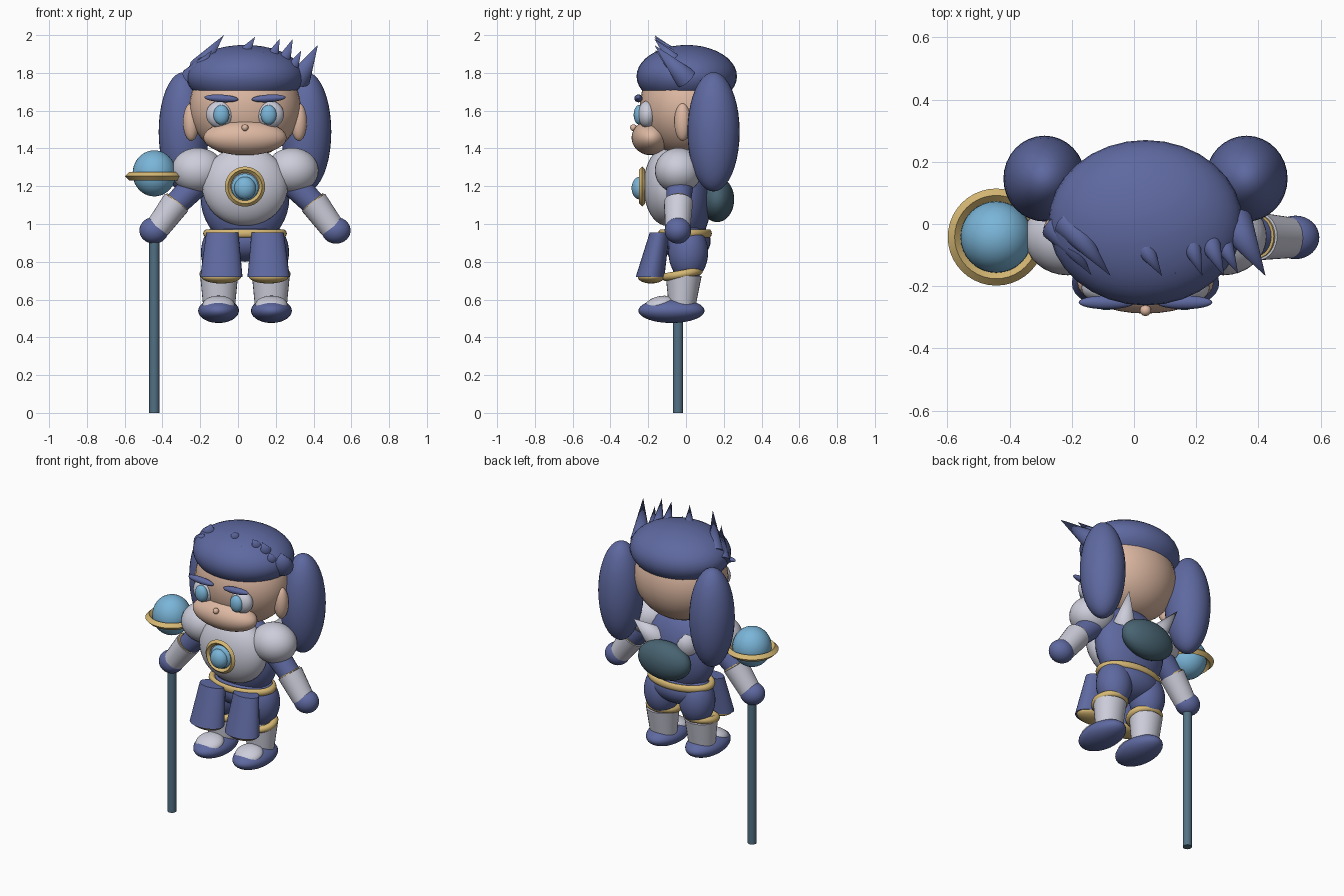
import bpy, math
from mathutils import Vector

if "Cube" in bpy.data.objects:
    bpy.data.objects.remove(bpy.data.objects["Cube"])

CX = 0.037  # body centre line; the staff side shifts the whole figure


def colour(name, r, g, b):
    m = bpy.data.materials.new(name)
    m.diffuse_color = [((c / 255 + 0.055) / 1.055) ** 2.4 for c in (r, g, b)] + [1]
    m.use_nodes = True
    m.node_tree.nodes["Principled BSDF"].inputs["Base Color"].default_value = m.diffuse_color
    return m


BLUE = colour("slate blue", 94, 105, 160)
WHITE = colour("silver white", 205, 205, 219)
SKIN = colour("skin", 221, 184, 162)
GOLD = colour("gold", 214, 184, 116)
SKY = colour("sky blue", 122, 181, 216)
TEAL = colour("dark teal", 82, 113, 132)
PACK = colour("deep teal", 72, 100, 114)


def finish(name, mat, angle=40):
    o = bpy.context.object
    o.name = name
    o.data.materials.append(mat)
    bpy.ops.object.shade_smooth_by_angle(angle=math.radians(angle))
    return o


def ball(name, loc, rad, mat, rot=(0, 0, 0)):
    bpy.ops.mesh.primitive_uv_sphere_add(segments=32, ring_count=20, location=loc, rotation=rot)
    bpy.context.object.scale = rad
    return finish(name, mat)


def rod(name, a, b, ra, rb, mat, sides=24):
    """Round bar or cone from point a to point b."""
    a, b = Vector(a), Vector(b)
    d = b - a
    bpy.ops.mesh.primitive_cone_add(vertices=sides, radius1=ra, radius2=rb, depth=d.length,
                                    location=(a + b) / 2, rotation=d.to_track_quat('Z', 'Y').to_euler())
    return finish(name, mat)


def ring(name, loc, major, minor, mat, scale=(1, 1, 1), rot=(0, 0, 0), sides=10):
    bpy.ops.mesh.primitive_torus_add(major_segments=40, minor_segments=sides, major_radius=major,
                                     minor_radius=minor, location=loc, rotation=rot)
    bpy.context.object.scale = scale
    return finish(name, mat)


def frustum(name, top, rtop, bottom, rbot, mat):
    """Tapered, sheared oval tube between two level ovals."""
    bpy.ops.mesh.primitive_cylinder_add(vertices=28, radius=1, depth=2)
    for v in bpy.context.object.data.vertices:
        c, r = (top, rtop) if v.co.z > 0 else (bottom, rbot)
        v.co = (c[0] + v.co.x * r[0], c[1] + v.co.y * r[1], c[2])
    return finish(name, mat)


# Head and face
ball("head", (CX, 0, 1.62), (0.295, 0.245, 0.27), SKIN)
ball("hair_cap", (CX, 0.004, 1.782), (0.312, 0.266, 0.166), BLUE)
ball("muzzle", (CX, -0.185, 1.457), (0.22, 0.103, 0.093), SKIN)
ball("nose", (CX, -0.278, 1.51), (0.018, 0.018, 0.018), SKIN)

# Hair spikes: base, tip, base radius
spikes = [((-0.21, 0.0, 1.83), (-0.075, -0.167, 2.0), 0.05),
          ((-0.25, -0.01, 1.78), (-0.137, -0.164, 1.92), 0.05),
          ((0.03, -0.07, 1.90), (0.09, -0.167, 1.99), 0.036),
          ((0.115, -0.13, 1.87), (0.135, -0.16, 1.91), 0.018),
          ((0.18, -0.06, 1.88), (0.22, -0.167, 1.98), 0.036),
          ((0.24, -0.055, 1.86), (0.29, -0.167, 1.98), 0.038),
          ((0.285, -0.06, 1.82), (0.335, -0.16, 1.92), 0.034),
          ((0.325, 0.0, 1.77), (0.423, -0.167, 1.947), 0.06)]
for i, (base, tip, r) in enumerate(spikes):
    rod(f"hair_spike_{i + 1}", base, tip, r, 0, BLUE, 16)

# Torso, chest armour and belt
ball("torso", (CX, 0, 1.14), (0.235, 0.135, 0.26), BLUE)
ball("hips", (CX, 0, 0.91), (0.205, 0.13, 0.11), BLUE)
ball("chest_plate", (CX, -0.1, 1.2), (0.227, 0.125, 0.21), WHITE)
ring("belt", (CX, -0.005, 0.95), 0.2, 0.022, GOLD, (1, 0.64, 1))
ring("chest_ring", (CX, -0.232, 1.198), 0.09, 0.016, GOLD, rot=(math.pi / 2, 0, 0), sides=4)
ball("chest_gem", (CX, -0.225, 1.195), (0.072, 0.03, 0.072), SKY)
ball("chest_gem_core", (CX, -0.245, 1.19), (0.057, 0.043, 0.06), SKY)
ball("back_pack", (CX, 0.165, 1.13), (0.18, 0.09, 0.12), PACK)

# Mirrored parts
for side, s in (("left", -1), ("right", 1)):
    def at(off, y, z):
        return (CX + s * off, y, z)

    # Face details and side hair
    ball(side + "_eye_white", at(0.133, -0.205, 1.58), (0.073, 0.05, 0.072), WHITE)
    ball(side + "_iris", at(0.125, -0.247, 1.578), (0.042, 0.03, 0.052), SKY)
    ball(side + "_eyebrow", at(0.125, -0.252, 1.665), (0.09, 0.022, 0.02), BLUE, (0, -s * 0.06, 0))
    ball(side + "_ear", at(0.285, -0.018, 1.54), (0.043, 0.044, 0.1), SKIN)
    ball(side + "_pigtail", at(0.325, 0.146, 1.488), (0.132, 0.138, 0.316), BLUE)

    # Arm
    ball(side + "_shoulder_pad", at(0.25, -0.04, 1.283), (0.14, 0.125, 0.12), WHITE)
    rod(side + "_upper_arm", at(0.22, -0.03, 1.25), at(0.40, -0.042, 1.07), 0.075, 0.062, BLUE)
    rod(side + "_cuff", at(0.362, -0.04, 1.115), at(0.462, -0.044, 0.98), 0.077, 0.066, WHITE)
    rod(side + "_cuff_trim", at(0.358, -0.04, 1.12), at(0.362, -0.04, 1.115), 0.07, 0.07, GOLD)
    ball(side + "_hand", at(0.482, -0.043, 0.966), (0.077, 0.07, 0.07), BLUE)

    # Pointed collar wing behind the shoulder
    rod(side + "_collar_wing", at(0.12, 0.1, 1.23), at(0.185, 0.22, 1.37), 0.065, 0, WHITE)

    # Leg with hanging front panel
    ball(side + "_thigh", at(0.125, 0.012, 0.85), (0.108, 0.105, 0.15), BLUE)
    frustum(side + "_front_panel", at(0.12, -0.14, 0.955), (0.085, 0.052),
            at(0.125, -0.19, 0.72), (0.112, 0.076), BLUE)
    ball(side + "_panel_trim", at(0.125, -0.185, 0.72), (0.104, 0.07, 0.035), GOLD)
    ring(side + "_knee_band", at(0.132, -0.02, 0.735), 0.088, 0.022, GOLD, rot=(0.18, 0, 0))
    frustum(side + "_shin", at(0.137, -0.012, 0.725), (0.1, 0.095),
            at(0.137, -0.02, 0.57), (0.085, 0.072), WHITE)
    ball(side + "_foot", at(0.14, -0.077, 0.541), (0.108, 0.175, 0.065), BLUE)
    ball(side + "_toe_cap", at(0.14, -0.14, 0.572), (0.085, 0.085, 0.045), WHITE, (0.25, 0, 0))

# Staff with floating orb
SX, SY = -0.443, -0.042
rod("staff_pole", (SX, SY, 0), (SX, SY, 0.96), 0.027, 0.027, TEAL, 16)
ball("staff_orb", (SX, SY, 1.268), (0.115, 0.115, 0.122), SKY)
ring("orb_ring", (SX, SY, 1.253), 0.134, 0.022, GOLD, sides=4)
